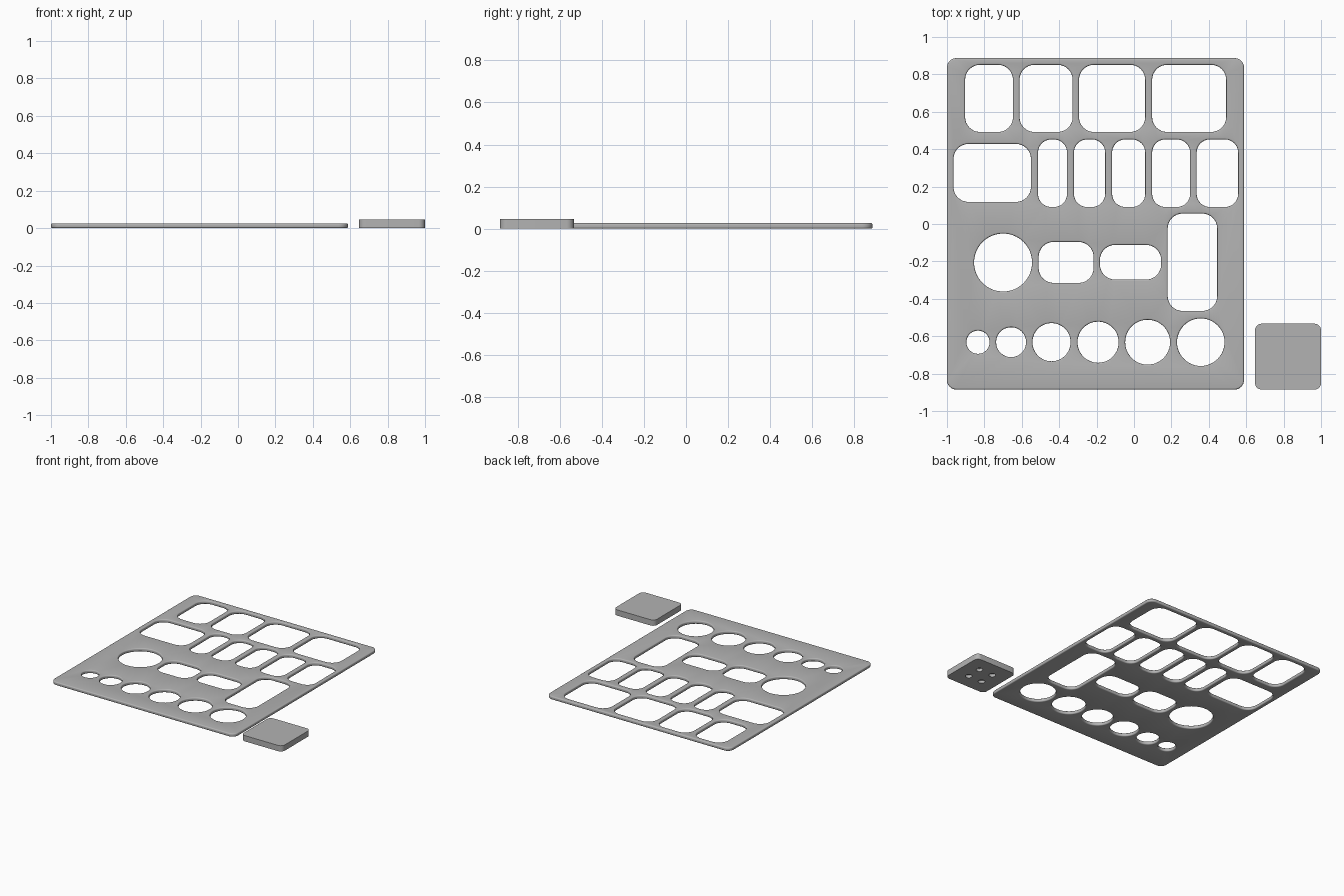
import bpy, bmesh, math

if "Cube" in bpy.data.objects:
    bpy.data.objects.remove(bpy.data.objects["Cube"])

grey = bpy.data.materials.new("mid grey")
grey.diffuse_color = (0.45, 0.45, 0.45, 1)
grey.use_nodes = True
grey.node_tree.nodes["Principled BSDF"].inputs["Base Color"].default_value = grey.diffuse_color


def rounded_rect(x0, x1, y0, y1, r, n=8):
    """Counter-clockwise rounded rectangle outline."""
    pts = []
    corners = [(x1 - r, y1 - r), (x0 + r, y1 - r), (x0 + r, y0 + r), (x1 - r, y0 + r)]
    for k, (cx, cy) in enumerate(corners):
        for i in range(n + 1):
            a = math.pi / 2 * (k + i / n)
            pts.append((cx + r * math.cos(a), cy + r * math.sin(a)))
    return pts


def rect_loop(x0, x1, y0, y1, r):
    return lambda d: rounded_rect(x0 - d, x1 + d, y0 - d, y1 + d, r + d)


def circle_loop(cx, cy, r, n=48):
    return lambda d: [(cx + (r + d) * math.cos(2 * math.pi * i / n),
                       cy + (r + d) * math.sin(2 * math.pi * i / n)) for i in range(n)]


def edge_profile(height, fillet, steps=4):
    """Pairs of inset and height, rounded at bottom and top."""
    if fillet == 0:
        return [(0, 0), (0, height)]
    low = []
    for i in range(steps + 1):
        a = math.pi / 2 * i / steps
        low.append((fillet * (1 - math.sin(a)), fillet * (1 - math.cos(a))))
    return low + [(d, height - z) for d, z in reversed(low)]


def add_wall(bm, loop, profile, sign):
    """Sweeps a loop up a profile; returns its bottom and top edges."""
    rings = [[bm.verts.new((x, y, z)) for x, y in loop(sign * d)] for d, z in profile]
    for a, b in zip(rings, rings[1:]):
        for i in range(len(a)):
            j = (i + 1) % len(a)
            bm.faces.new((a[i], a[j], b[j], b[i]))
    ends = []
    for ring in (rings[0], rings[-1]):
        ends.append([bm.edges.get((ring[i - 1], ring[i])) for i in range(len(ring))])
    return ends


def fill(bm, edges):
    bmesh.ops.triangle_fill(bm, use_beauty=True, use_dissolve=False, edges=edges)


def finish(bm, name):
    bmesh.ops.recalc_face_normals(bm, faces=bm.faces[:])
    mesh = bpy.data.meshes.new(name)
    bm.to_mesh(mesh)
    bm.free()
    mesh.materials.append(grey)
    ob = bpy.data.objects.new(name, mesh)
    bpy.context.collection.objects.link(ob)
    bpy.ops.object.select_all(action='DESELECT')
    ob.select_set(True)
    bpy.context.view_layer.objects.active = ob
    bpy.ops.object.shade_smooth_by_angle(angle=math.radians(30))


# Openings of the tray plate, row by row from the back
R = 0.08
holes = []
for x0, x1 in [(-0.903, -0.647), (-0.612, -0.328), (-0.294, 0.06), (0.097, 0.493)]:
    holes.append(rect_loop(x0, x1, 0.492, 0.851, R))
holes.append(rect_loop(-0.965, -0.551, 0.118, 0.428, R))
for x0, x1 in [(-0.513, -0.358), (-0.321, -0.154), (-0.117, 0.06), (0.097, 0.3), (0.335, 0.557)]:
    holes.append(rect_loop(x0, x1, 0.091, 0.452, 0.07))
holes += [circle_loop(-0.70, -0.206, 0.155, 64),
          rect_loop(-0.51, -0.216, -0.315, -0.096, R),
          rect_loop(-0.182, 0.145, -0.297, -0.112, R),
          rect_loop(0.18, 0.445, -0.465, 0.056, R)]
for cx, r in [(-0.834, 0.062), (-0.657, 0.08), (-0.441, 0.102),
              (-0.192, 0.11), (0.073, 0.12), (0.357, 0.127)]:
    holes.append(circle_loop(cx, -0.632, r))

# Tray plate with filleted rim and openings
bm = bmesh.new()
profile = edge_profile(0.026, 0.008)
bottom, top = add_wall(bm, rect_loop(-1, 0.588, -0.885, 0.887, 0.05), profile, -1)
for hole in holes:
    b, t = add_wall(bm, hole, profile, 1)
    bottom += b
    top += t
fill(bm, bottom)
fill(bm, top)
finish(bm, "tray_plate")

# Separate block with four blind sockets underneath
bm = bmesh.new()
bottom, top = add_wall(bm, rect_loop(0.647, 1, -0.885, -0.533, 0.035), edge_profile(0.045, 0), -1)
fill(bm, top)
for sx in (-1, 1):
    for sy in (-1, 1):
        socket = circle_loop(0.8235 + sx * 0.059, -0.709 + sy * 0.059, 0.024, 24)
        b, t = add_wall(bm, socket, edge_profile(0.022, 0), 1)
        bottom += b
        fill(bm, t)
fill(bm, bottom)
finish(bm, "block")
